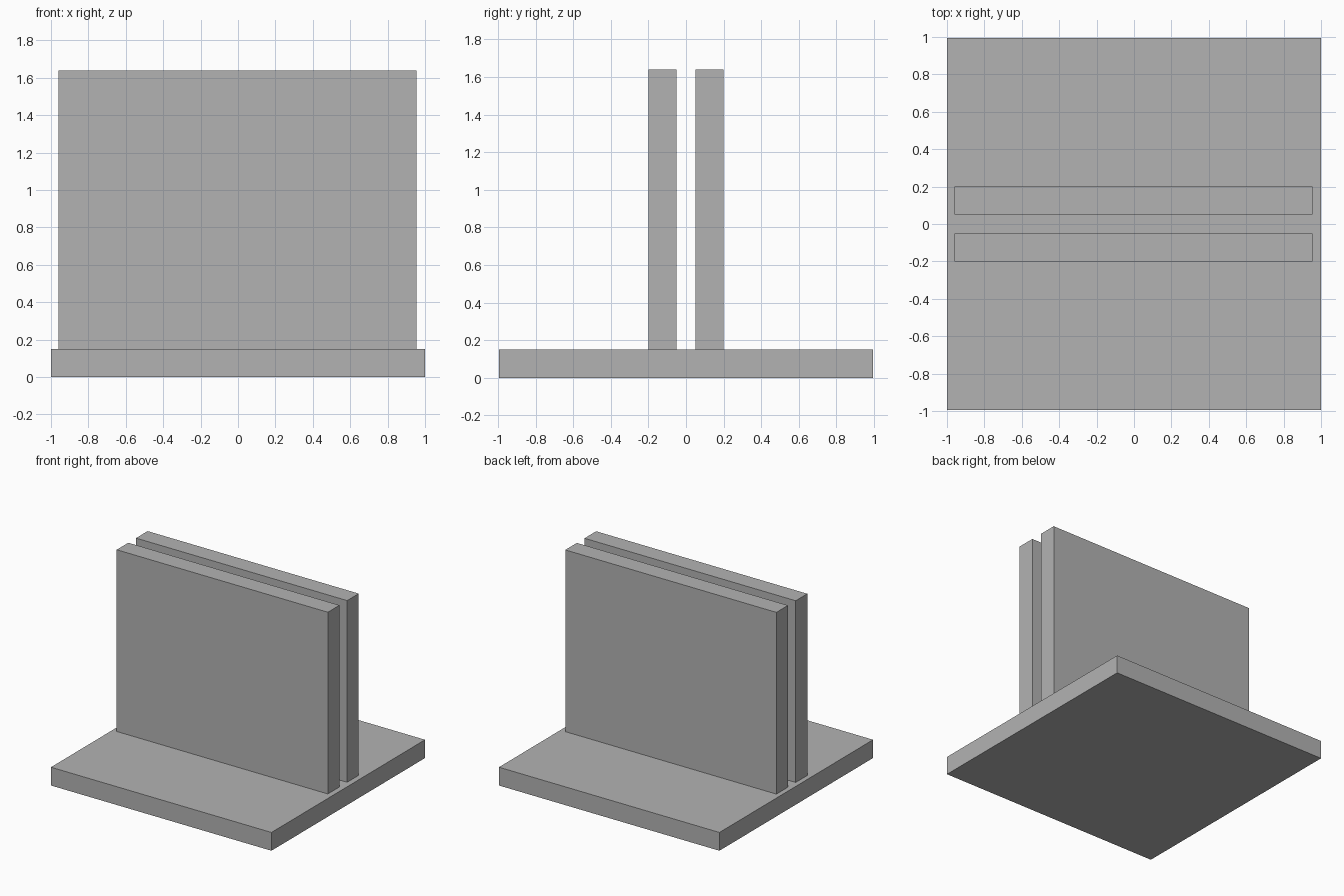
import bpy

# Remove the default cube
default_cube = bpy.data.objects.get("Cube")
if default_cube:
    bpy.data.objects.remove(default_cube, do_unlink=True)

# One plain grey for every part
GREY = (0.45, 0.45, 0.45, 1.0)
grey = bpy.data.materials.new("plain grey")
grey.use_nodes = True
grey.diffuse_color = GREY
grey.node_tree.nodes["Principled BSDF"].inputs["Base Color"].default_value = GREY


def box(name, low, high):
    """Add a flat-sided box spanning two opposite corners."""
    centre = [(a + b) / 2 for a, b in zip(low, high)]
    size = [b - a for a, b in zip(low, high)]
    bpy.ops.mesh.primitive_cube_add(size=1, location=centre)
    obj = bpy.context.object
    obj.name = name
    obj.scale = size
    bpy.ops.object.transform_apply(location=False, rotation=False, scale=True)
    obj.data.materials.append(grey)
    return obj


BASE_TOP = 0.15
WALL_TOP = 1.64
GAP_HALF = 0.05
WALL_OUTER = 0.2

# Flat base slab
box("base_plate", (-1, -0.995, 0), (1, 0.995, BASE_TOP))

# Two upright panels with a narrow slot between them
for name, side in (("front_panel", -1), ("back_panel", 1)):
    near, far = sorted((side * GAP_HALF, side * WALL_OUTER))
    box(name, (-0.96, near, BASE_TOP), (0.955, far, WALL_TOP))
